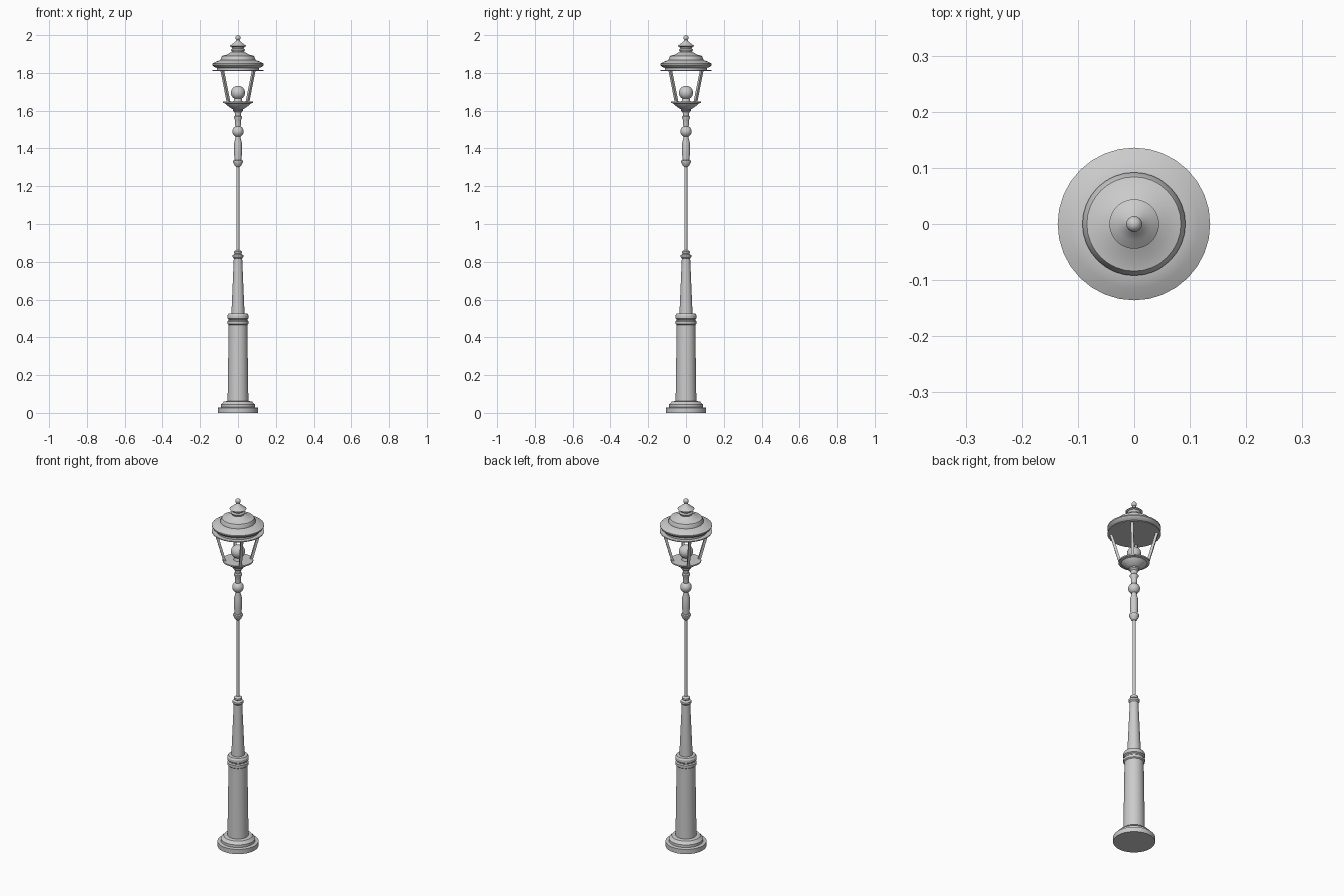
import bpy, bmesh, math
from mathutils import Vector

if "Cube" in bpy.data.objects:
    bpy.data.objects.remove(bpy.data.objects["Cube"])

def finish(name, bm):
    bmesh.ops.recalc_face_normals(bm, faces=bm.faces)
    me = bpy.data.meshes.new(name)
    bm.to_mesh(me)
    bm.free()
    ob = bpy.data.objects.new(name, me)
    bpy.context.collection.objects.link(ob)
    bpy.ops.object.select_all(action='DESELECT')
    bpy.context.view_layer.objects.active = ob
    ob.select_set(True)
    bpy.ops.object.shade_smooth_by_angle(angle=math.radians(30))
    return ob

def lathe(name, profile, n=32):
    """Closed turned part from (radius, z) points, bottom to top."""
    bm = bmesh.new()
    rings = [[bm.verts.new((r * math.cos(2 * math.pi * i / n),
                            r * math.sin(2 * math.pi * i / n), z))
              for i in range(n)] for r, z in profile]
    for a, b in zip(rings, rings[1:]):
        for i in range(n):
            j = (i + 1) % n
            bm.faces.new((a[i], a[j], b[j], b[i]))
    bm.faces.new(rings[0])
    bm.faces.new(rings[-1])
    return finish(name, bm)

def ball(name, r, z):
    bm = bmesh.new()
    bmesh.ops.create_uvsphere(bm, u_segments=24, v_segments=16, radius=r)
    bmesh.ops.translate(bm, verts=bm.verts, vec=(0, 0, z))
    return finish(name, bm)

# Stepped foot and lower column
lathe("base", [(.107, 0), (.107, .027), (.09, .03), (.09, .045),
               (.083, .05), (.075, .06), (.056, .063)])
lathe("lower_column", [(.055, .055), (.049, .475)])
lathe("column_collar", [(.049, .465), (.055, .47), (.055, .485), (.049, .49),
                        (.049, .495), (.056, .5), (.056, .515), (.05, .525), (.034, .527)])

# Tapered shaft, thin pole
lathe("tapered_shaft", [(.035, .52), (.022, .82)])
lathe("shaft_collar", [(.022, .818), (.028, .825), (.028, .835), (.017, .842),
                       (.021, .848), (.021, .855), (.01, .862)])
lathe("thin_pole", [(.008, .85), (.008, 1.32)])

# Turned neck below the lantern
lathe("neck_sleeve", [(.01, 1.302), (.016, 1.308), (.026, 1.328), (.026, 1.335),
                      (.018, 1.338), (.021, 1.38), (.02, 1.43), (.013, 1.458), (.013, 1.475)])
ball("neck_ball", .03, 1.49)
lathe("upper_neck", [(.013, 1.51), (.016, 1.53), (.016, 1.55), (.022, 1.562), (.022, 1.568),
                     (.015, 1.573), (.018, 1.592), (.026, 1.6), (.026, 1.61)])

# Lantern dish and bulb
lathe("lantern_dish", [(.025, 1.607), (.036, 1.612), (.06, 1.63), (.066, 1.638),
                       (.08, 1.641), (.08, 1.648)])
lathe("bulb_socket", [(.024, 1.645), (.018, 1.668)])
ball("bulb", .037, 1.695)

# Four slanted bars on the diagonals
for k in range(4):
    a = math.pi / 4 + k * math.pi / 2
    d = Vector((math.cos(a), math.sin(a), 0))
    t = Vector((-d.y, d.x, 0))
    bm = bmesh.new()
    w = .007
    ends = [[bm.verts.new(d * (r + s * w) + t * (u * w) + Vector((0, 0, z)))
             for s, u in ((-1, -1), (1, -1), (1, 1), (-1, 1))]
            for r, z in ((.07, 1.643), (.118, 1.815))]
    for i in range(4):
        j = (i + 1) % 4
        bm.faces.new((ends[0][i], ends[0][j], ends[1][j], ends[1][i]))
    bm.faces.new(ends[0])
    bm.faces.new(ends[1])
    finish(f"lantern_bar_{k + 1}", bm)

# Roof: rim plate, flared brim, stepped dome, cap and finial
lathe("roof_rim_plate", [(.136, 1.81), (.136, 1.815)])
lathe("roof_brim", [(.112, 1.813), (.112, 1.826), (.128, 1.833), (.136, 1.843),
                    (.136, 1.849), (.115, 1.86), (.093, 1.868)])
lathe("roof_dome", [(.092, 1.863), (.092, 1.873), (.084, 1.89), (.06, 1.896),
                    (.044, 1.906), (.032, 1.91), (.032, 1.917)])
lathe("roof_cap", [(.032, 1.91), (.038, 1.922), (.03, 1.928), (.034, 1.938),
                   (.044, 1.942), (.03, 1.953), (.012, 1.967), (.007, 1.978)])
ball("finial_ball", .014, 1.986)
